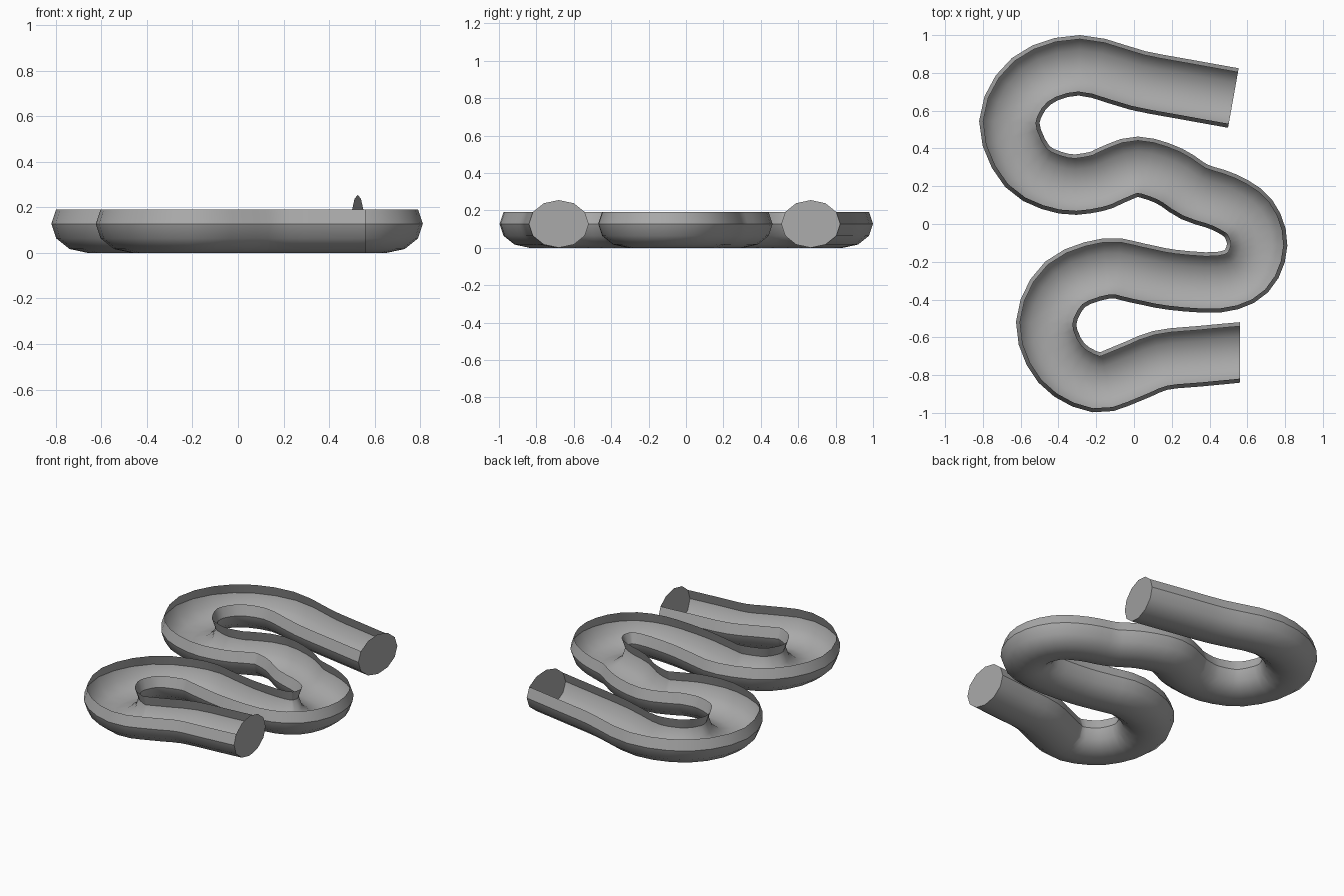
import bpy, bmesh, math
from mathutils import Vector

default = bpy.data.objects.get("Cube")
if default:
    bpy.data.objects.remove(default, do_unlink=True)

# Half width and half height of the twelve-sided pipe section
HALF_W, HALF_H, SIDES, STEPS = 0.16, 0.1275, 12, 3

# Centreline of the winding channel, from the back end to the front end
PATH = [Vector(p) for p in (
    (.526, .667), (.27, .713), (.02, .76), (-.29, .84), (-.545, .755),
    (-.66, .54), (-.565, .305), (-.37, .213), (-.2, .225), (-.11, .262),
    (.02, .303), (.185, .255), (.32, .17), (.48, .115), (.605, .03),
    (.652, -.11), (.595, -.25), (.45, -.308), (.2, -.295), (.02, -.26),
    (-.145, -.235), (-.365, -.32), (-.465, -.525), (-.385, -.735),
    (-.2, -.838), (-.03, -.79), (.14, -.722), (.35, -.7), (.56, -.68))]


def smooth_path(points):
    """Catmull-Rom samples through the points."""
    ext = [2 * points[0] - points[1]] + points + [2 * points[-1] - points[-2]]
    out = []
    for a, b, c, d in zip(ext, ext[1:], ext[2:], ext[3:]):
        for s in range(STEPS):
            t = s / STEPS
            out.append(0.5 * (2 * b + (c - a) * t
                              + (2 * a - 5 * b + 4 * c - d) * t * t
                              + (3 * b - a - 3 * c + d) * t ** 3))
    return out + [points[-1]]


def section_point(centre, tangent, k):
    """Corner k of the section; k = 0 is the left rim, counted under the pipe."""
    angle = math.radians(150) + k * math.tau / SIDES
    side = Vector((tangent.y, -tangent.x)) * HALF_W * math.cos(angle)
    return (centre.x + side.x, centre.y + side.y, HALF_H * (1 + math.sin(angle)))


samples = smooth_path(PATH)
last = len(samples) - 1
tangents = [(samples[min(i + 1, last)] - samples[max(i - 1, 0)]).normalized()
            for i in range(last + 1)]
tangents[-1] = Vector((1, 0))

# Open trough: the lower eight sides of the section swept along the path
bm = bmesh.new()
open_count = SIDES * 2 // 3 + 1
rings = [[bm.verts.new(section_point(c, t, k)) for k in range(open_count)]
         for c, t in zip(samples, tangents)]
for r0, r1 in zip(rings, rings[1:]):
    for k in range(open_count - 1):
        bm.faces.new((r0[k], r0[k + 1], r1[k + 1], r1[k]))

# Full end caps that rise above the rim
for i in (0, last):
    crown = [bm.verts.new(section_point(samples[i], tangents[i], k))
             for k in range(open_count, SIDES)]
    cap = rings[i] + crown
    bm.faces.new(cap[::-1] if i == 0 else cap)

# Turn every face outwards, judged by the first cap
bm.normal_update()
bm.faces.ensure_lookup_table()
caps = [f for f in bm.faces if len(f.verts) == SIDES]
for cap, outward in zip(caps, (-tangents[0], tangents[-1])):
    if cap.normal.xy.dot(outward) < 0:
        cap.normal_flip()
floor = [f for f in bm.faces if len(f.verts) == 4]
if sum(f.normal.z * f.calc_area() for f in floor) > 0:
    bmesh.ops.reverse_faces(bm, faces=floor)

mesh = bpy.data.meshes.new("winding_channel")
bm.to_mesh(mesh)
bm.free()
channel = bpy.data.objects.new("winding_channel", mesh)
bpy.context.collection.objects.link(channel)

# Plain grey finish
grey = bpy.data.materials.new("plain_grey")
grey.use_nodes = True
colour = (0.4, 0.4, 0.4, 1)
grey.diffuse_color = colour
grey.node_tree.nodes["Principled BSDF"].inputs["Base Color"].default_value = colour
mesh.materials.append(grey)

# Smooth along the bends, crisp at the rim creases
bpy.ops.object.select_all(action='DESELECT')
channel.select_set(True)
bpy.context.view_layer.objects.active = channel
bpy.ops.object.shade_smooth_by_angle(angle=math.radians(35))
